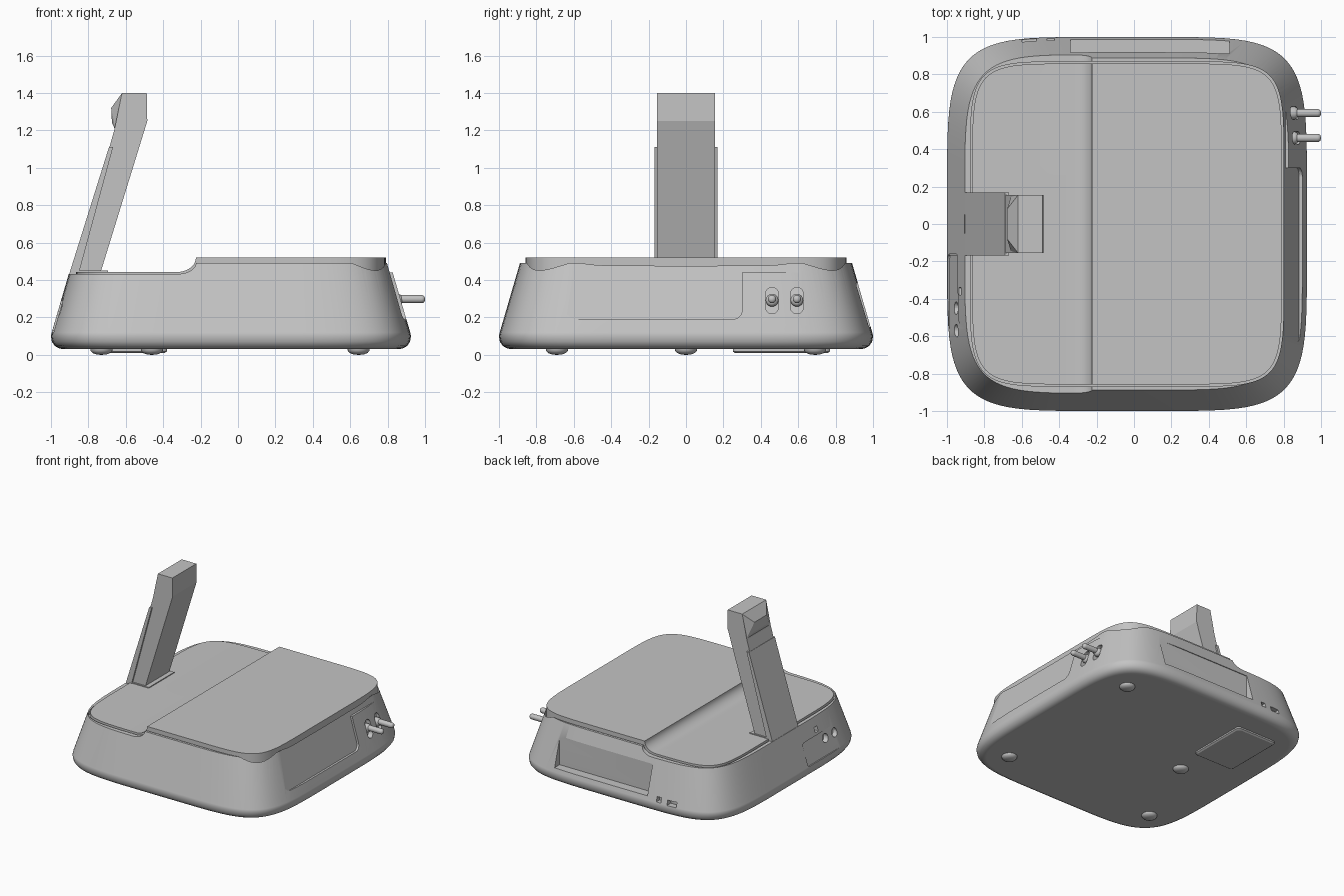
import bpy, bmesh, math
from mathutils import Vector

if "Cube" in bpy.data.objects:
    bpy.data.objects.remove(bpy.data.objects["Cube"])

grey = bpy.data.materials.new("light_grey")
grey.use_nodes = True
grey.diffuse_color = (0.55, 0.55, 0.55, 1)
grey.node_tree.nodes["Principled BSDF"].inputs["Base Color"].default_value = (0.55, 0.55, 0.55, 1)

CX = -0.0375           # middle of the housing along x
SLOPE = 0.287          # inward lean of the walls per unit of height


def finish(name, bm):
    bmesh.ops.recalc_face_normals(bm, faces=bm.faces)
    mesh = bpy.data.meshes.new(name)
    bm.to_mesh(mesh)
    bm.free()
    ob = bpy.data.objects.new(name, mesh)
    bpy.context.collection.objects.link(ob)
    mesh.materials.append(grey)
    return ob


def select(ob):
    bpy.ops.object.select_all(action='DESELECT')
    ob.select_set(True)
    bpy.context.view_layer.objects.active = ob


def smooth(ob, degrees=30):
    select(ob)
    bpy.ops.object.shade_smooth_by_angle(angle=math.radians(degrees))


def loft(name, rings):
    """Skin a list of equal-length point rings and cap both ends."""
    bm = bmesh.new()
    rows = [[bm.verts.new(p) for p in ring] for ring in rings]
    n = len(rows[0])
    for a, b in zip(rows, rows[1:]):
        for i in range(n):
            j = (i + 1) % n
            bm.faces.new((a[i], a[j], b[j], b[i]))
    bm.faces.new(rows[0])
    bm.faces.new(rows[-1])
    return finish(name, bm)


def squircle(ax, ay, z, power, cx=CX, count=96):
    ring = []
    for i in range(count):
        t = 2 * math.pi * i / count
        c, s = math.cos(t), math.sin(t)
        ring.append((cx + ax * math.copysign(abs(c) ** (2 / power), c),
                     ay * math.copysign(abs(s) ** (2 / power), s), z))
    return ring


def prism(name, profile, y0, y1):
    """Extrude an x-z profile along y."""
    return loft(name, [[(x, y, z) for x, z in profile] for y in (y0, y1)])


def box(name, x, y, z):
    return prism(name, [(x[0], z[0]), (x[1], z[0]), (x[1], z[1]), (x[0], z[1])], *y)


def rounded(u0, u1, v0, v1, r, steps=6):
    pts = []
    for k, (u, v) in enumerate([(u1 - r, v1 - r), (u0 + r, v1 - r), (u0 + r, v0 + r), (u1 - r, v0 + r)]):
        for i in range(steps + 1):
            t = math.pi / 2 * (k + i / steps)
            pts.append((u + r * math.cos(t), v + r * math.sin(t)))
    return pts


def wall_cutter(name, outline, base, side, lean=SLOPE):
    """Cutter for an end wall: base is the |x| of its inner face at z = 0."""
    inner = [(side * (base - lean * z), y, z) for y, z in outline]
    return loft(name, [inner, [(side * 1.3, y, z) for y, z in outline]])


def cut(ob, *cutters):
    for c in cutters:
        select(ob)
        m = ob.modifiers.new("cut", 'BOOLEAN')
        m.operation, m.solver, m.object = 'DIFFERENCE', 'EXACT', c
        bpy.ops.object.modifier_apply(modifier=m.name)
        bpy.data.objects.remove(c)


def step_cutter(low, high, edge=-0.225):
    """Removes all above a low left level, a concave sweep and a high right level."""
    r = high - low
    arc = [(edge - 0.1 + 0.1 * math.sin(t), high - r * math.cos(t))
           for t in [math.pi / 2 * i / 10 for i in range(11)]]
    return prism("step_cutter", [(-1.5, low)] + arc + [(1.5, high), (1.5, 0.9), (-1.5, 0.9)], -1.5, 1.5)


# Housing: leaning squircle walls with a rolled bottom edge
levels = [(0.03, 0.065), (0.036, 0.04), (0.048, 0.02), (0.07, 0.005), (0.1, 0.0),
          (0.12, 0.004), (0.6, 0.144)]
housing = loft("housing", [squircle(0.9625 - d, 1 - d, z, 5.4 + 2 * d) for z, d in levels])
cut(housing, step_cutter(0.432, 0.49))
cut(housing, loft("deck_pocket", [squircle(0.838, 0.868, z, 7.5) for z in (0.4, 0.8)]))

# Screen recess and connector notch on the +x wall
cut(housing,
    wall_cutter("screen_cutter", rounded(-0.64, 0.30, 0.19, 0.7, 0.05), 0.937, 1),
    wall_cutter("notch_cutter", rounded(0.28, 0.63, 0.44, 0.7, 0.02), 0.937, 1))

# Slots for the two pegs
for y in (0.46, 0.593):
    cut(housing, wall_cutter("slot_cutter", rounded(y - 0.034, y + 0.034, 0.22, 0.36, 0.033), 0.91, 1))

# Hand recess and small ports in the rear wall
cut(housing,
    box("rear_recess_cutter", (-0.34, 0.51), (0.912, 1.3), (0.15, 0.385)),
    box("port_cutter", (-0.60, -0.52), (0.94, 1.3), (0.12, 0.16)),
    box("port_cutter", (-0.465, -0.425), (0.95, 1.3), (0.125, 0.165)))

# Connector panel, round sockets and a small window on the -x wall
cut(housing, wall_cutter("side_panel_cutter", rounded(-0.8, -0.16, 0.12, 0.3, 0.03), 1.02, -1))
for y in (-0.45, -0.57):
    cut(housing, wall_cutter("socket_cutter", rounded(y - 0.034, y + 0.034, 0.206, 0.274, 0.0335), 0.98, -1))
cut(housing, wall_cutter("window_cutter", rounded(-0.38, -0.34, 0.32, 0.36, 0.005), 0.99, -1))
smooth(housing)
housing.modifiers.new("weighted_normals", 'WEIGHTED_NORMAL').keep_sharp = True

# Stepped deck set into the housing
deck = loft("deck", [squircle(0.828, 0.858, z, 7.5) for z in (0.39, 0.7)])
cut(deck, step_cutter(0.443, 0.52))
smooth(deck)

# Rear spine that continues the -x wall up behind the arm
prism("arm_spine", [(-0.993, 0.12), (-0.9, 0.44), (-0.69, 1.11), (-0.668, 1.11),
                    (-0.85, 0.44), (-0.85, 0.12)], -0.168, 0.168)
box("arm_base", (-0.87, -0.695), (-0.165, 0.165), (0.42, 0.45))

# Leaning arm with an upright head
prism("arm", [(-0.88, 0.43), (-0.738, 0.43), (-0.485, 1.25), (-0.488, 1.4),
              (-0.62, 1.4), (-0.662, 1.2)], -0.155, 0.155)

# Tapered hood behind the head
bm = bmesh.new()
for x, z, w in [(-0.62, 1.4, 0.155), (-0.655, 1.2, 0.155), (-0.678, 1.32, 0.08), (-0.674, 1.24, 0.08)]:
    for s in (-1, 1):
        bm.verts.new((x, s * w, z))
bmesh.ops.convex_hull(bm, input=bm.verts)
bmesh.ops.dissolve_limit(bm, angle_limit=0.02, verts=bm.verts, edges=bm.edges)
finish("arm_hood", bm)


def turned(name, profile, centre, axis, sides=24):
    """Revolve (radius, along) pairs round an axis through a centre."""
    turn = Vector((0, 0, 1)).rotation_difference(Vector(axis))
    rings = [[Vector(centre) + turn @ Vector((r * math.cos(2 * math.pi * i / sides),
                                              r * math.sin(2 * math.pi * i / sides), h))
              for i in range(sides)] for r, h in profile]
    ob = loft(name, rings)
    smooth(ob, 40)
    return ob


# Pegs with round collars
for y in (0.46, 0.593):
    turned("peg", [(0.022, 0), (0.022, 0.14), (0.02, 0.15), (0.014, 0.157), (0.004, 0.16)],
           (0.84, y, 0.298), (1, 0, 0))
    turned("peg_collar", [(0.034, 0), (0.034, 0.03), (0.028, 0.042), (0.018, 0.048)],
           (0.83, y, 0.292), (1, 0, 0))

# Domed feet
for x, y in [(0.645, 0.69), (0.645, -0.69), (-0.46, 0), (-0.73, -0.69)]:
    turned("foot", [(0.06, 0), (0.058, 0.016), (0.048, 0.028), (0.03, 0.035), (0.006, 0.038)],
           (x, y, 0.038), (0, 0, -1))

# Service hatch underneath
hatch = [rounded(-0.75 + d, -0.38 - d, 0.25 + d, 0.77 - d, 0.03) for d in (0, 0, 0.012)]
loft("bottom_hatch", [[(x, y, z) for x, y in ring] for ring, z in zip(hatch, (0.04, 0.018, 0.01))])
